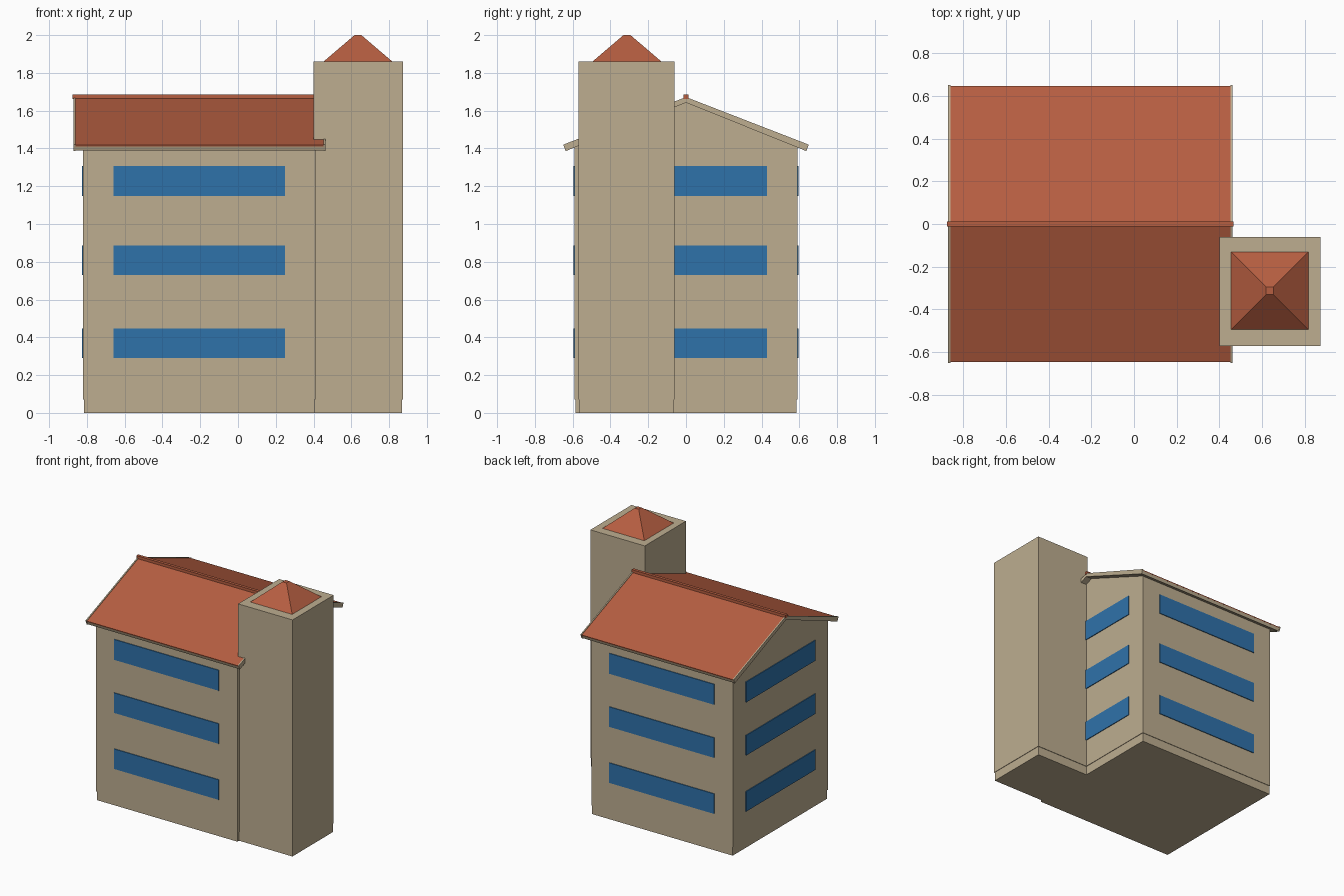
import bpy
import bmesh

cube = bpy.data.objects.get("Cube")
if cube:
    bpy.data.objects.remove(cube, do_unlink=True)


def material(name, rgb):
    m = bpy.data.materials.new(name)
    m.use_nodes = True
    m.diffuse_color = (*rgb, 1)
    m.node_tree.nodes["Principled BSDF"].inputs["Base Color"].default_value = (*rgb, 1)
    return m


tan = material("tan_plaster", (0.51, 0.42, 0.28))
red = material("red_tile", (0.468, 0.112, 0.053))
blue = material("blue_glass", (0.028, 0.168, 0.402))


def finish(name, bm, mat):
    bmesh.ops.recalc_face_normals(bm, faces=bm.faces)
    mesh = bpy.data.meshes.new(name)
    bm.to_mesh(mesh)
    bm.free()
    mesh.materials.append(mat)
    ob = bpy.data.objects.new(name, mesh)
    bpy.context.collection.objects.link(ob)
    return ob


def loft(name, low, high, mat):
    """Closed solid between two matching outlines."""
    bm = bmesh.new()
    a = [bm.verts.new(p) for p in low]
    b = [bm.verts.new(p) for p in high]
    bm.faces.new(a)
    bm.faces.new(b)
    for i in range(len(a)):
        j = (i + 1) % len(a)
        bm.faces.new((a[i], a[j], b[j], b[i]))
    return finish(name, bm, mat)


def rect(x, y, z):
    return [(x[0], y[0], z), (x[1], y[0], z), (x[1], y[1], z), (x[0], y[1], z)]


def box(name, x, y, z, mat):
    return loft(name, rect(x, y, z[0]), rect(x, y, z[1]), mat)


def prism(name, profile, x, mat):
    """Extrude a (y, z) profile along x."""
    return loft(name, [(x[0], *p) for p in profile], [(x[1], *p) for p in profile], mat)


def gable_band(top, bottom):
    """Inverted V profile from half outlines running ridge to eave."""
    half = top + bottom[::-1]
    n = len(top)
    return ([(-y, z) for y, z in top[:0:-1]] + half[:n] + half[n:]
            + [(-y, z) for y, z in bottom[1:]])


# Main block with gabled walls, over a slightly inset plinth
BX, BY, PLINTH, INSET = (-0.82, 0.41), 0.59, 0.07, 0.004
prism("main_walls", [(-BY, PLINTH), (BY, PLINTH), (BY, 1.41), (0, 1.648), (-BY, 1.41)], BX, tan)
box("main_plinth", (BX[0] + INSET, BX[1] - INSET), (-BY + INSET, BY - INSET), (0, PLINTH), tan)

# Roof: tan deck, red tile covering, tan edge boards and ridge cap
prism("roof_deck", gable_band([(0, 1.664), (0.645, 1.412)], [(0, 1.645), (0.636, 1.388)]),
      (-0.86, 0.452), tan)
prism("roof_tiles", gable_band([(0, 1.668), (0.647, 1.417)], [(0, 1.66), (0.645, 1.41)]),
      (-0.86, 0.452), red)
for name, x in (("right_edge_board", (-0.87, -0.86)), ("left_edge_board", (0.452, 0.462))):
    prism(name, gable_band([(0, 1.672), (0.65, 1.42)], [(0, 1.643), (0.637, 1.386)]), x, tan)
box("ridge_cap", (-0.875, 0.465), (-0.012, 0.012), (1.662, 1.685), red)

# Corner tower with pyramid cap
TX, TY = (0.4, 0.873), (-0.57, -0.06)
box("tower_walls", TX, TY, (PLINTH, 1.86), tan)
box("tower_plinth", (TX[0] + INSET, TX[1] - INSET), (TY[0] + INSET, TY[1] - INSET),
    (0, PLINTH), tan)
loft("tower_roof", rect((0.453, 0.817), (-0.495, -0.13), 1.86),
     rect((0.617, 0.653), (-0.331, -0.294), 2.0), red)

# Ribbon windows on three floors, all four sides
T = 0.006
for floor, z in enumerate([(0.29, 0.447), (0.73, 0.887), (1.147, 1.307)], 1):
    for side, s in (("front", -1), ("back", 1)):
        box(f"{side}_window_{floor}", (-0.66, 0.25), sorted((s * BY, s * (BY + T))), z, blue)
    for side, x in (("right", (BX[0] - T, BX[0])), ("left", (BX[1], BX[1] + T))):
        box(f"{side}_window_{floor}", x, (-0.43, 0.43), z, blue)
